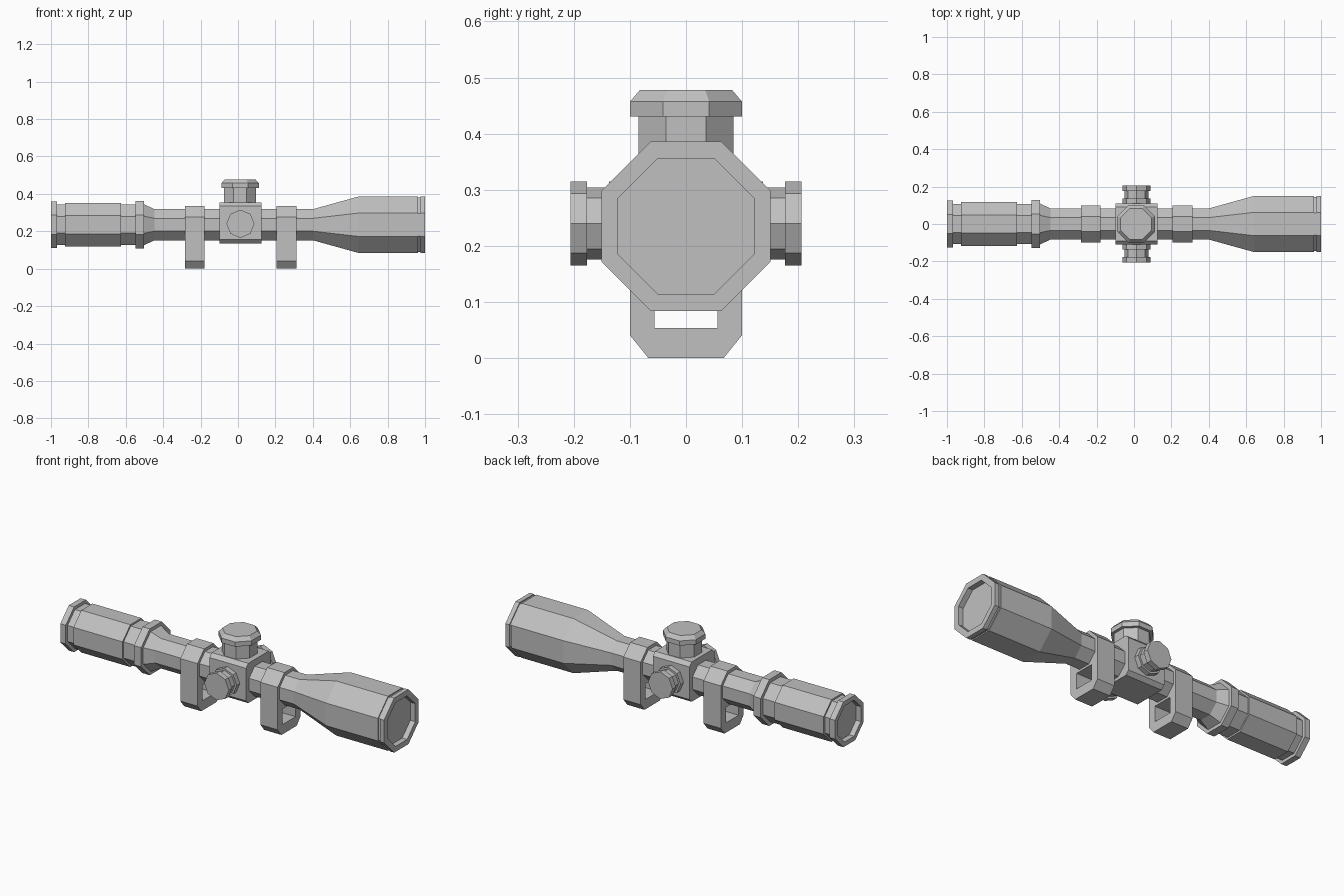
import bpy, bmesh
from math import pi, cos, sin
from mathutils import Matrix, Vector

cube = bpy.data.objects.get("Cube")
if cube:
    bpy.data.objects.remove(cube, do_unlink=True)

grey = bpy.data.materials.new("matte grey")
grey.use_nodes = True
colour = (0.53, 0.53, 0.53, 1)
grey.diffuse_color = colour
grey.node_tree.nodes["Principled BSDF"].inputs["Base Color"].default_value = colour

AXIS_Z = 0.235   # height of the tube axis
MID_X = 0.013    # centre of the adjustment block
FLAT = 1 / cos(pi / 8)


def loft(name, rings):
    """Join equal rings of points into a closed, flat shaded solid."""
    bm = bmesh.new()
    loops = [[bm.verts.new(p) for p in ring] for ring in rings]
    n = len(loops[0])
    for a, b in zip(loops, loops[1:]):
        for i in range(n):
            j = (i + 1) % n
            bm.faces.new((a[i], a[j], b[j], b[i]))
    bm.faces.new(loops[0][::-1])
    bm.faces.new(loops[-1])
    bmesh.ops.recalc_face_normals(bm, faces=bm.faces)
    mesh = bpy.data.meshes.new(name)
    bm.to_mesh(mesh)
    bm.free()
    mesh.materials.append(grey)
    obj = bpy.data.objects.new(name, mesh)
    bpy.context.collection.objects.link(obj)
    return obj


def octagonal(name, profile, centre, turn, flat_up=True):
    """Eight-sided turned part from (distance along axis, radius) pairs."""
    phase, scale = (pi / 8, FLAT) if flat_up else (0, 1)
    rings = []
    for t, r in profile:
        ring = []
        for k in range(8):
            a = phase + k * pi / 4
            p = Vector((r * scale * cos(a), r * scale * sin(a), t))
            ring.append(turn @ p + Vector(centre))
        rings.append(ring)
    return loft(name, rings)


def prism(name, outline, x0, x1):
    """Extrude a (y, z) outline along x."""
    return loft(name, [[(x, y, z) for y, z in outline] for x in (x0, x1)])


def mirrored(half):
    return half + [(-y, z) for y, z in reversed(half)]


# Main tube with recessed lenses at both ends
tube_profile = [
    (-0.97, 0.10), (-1.0, 0.10), (-1.0, 0.125), (-0.967, 0.125),
    (-0.967, 0.108), (-0.925, 0.108), (-0.925, 0.117), (-0.625, 0.117),
    (-0.625, 0.108), (-0.547, 0.108), (-0.547, 0.128), (-0.503, 0.128),
    (-0.503, 0.11), (-0.447, 0.083), (0.40, 0.083), (0.645, 0.151),
    (0.962, 0.151), (0.962, 0.145), (0.975, 0.145), (0.975, 0.151),
    (1.0, 0.151), (1.0, 0.121), (0.97, 0.121),
]
octagonal("scope_tube", tube_profile, (0, 0, AXIS_Z), Matrix.Rotation(pi / 2, 3, 'Y'))

# Adjustment block with chamfered long edges
block = mirrored([(0.09, 0.135), (0.11, 0.155), (0.11, 0.335), (0.09, 0.355)])
prism("adjustment_block", block, MID_X - 0.111, MID_X + 0.113)

# Top turret
octagonal("top_turret",
          [(0.34, 0.085), (0.431, 0.085), (0.431, 0.10), (0.457, 0.10), (0.478, 0.082)],
          (MID_X - 0.002, 0, 0), Matrix.Identity(3))

# Side knobs
knob_profile = [(0.10, 0.075), (0.137, 0.075), (0.137, 0.064),
                (0.176, 0.064), (0.176, 0.075), (0.206, 0.075)]
for name, side in (("front_knob", 1), ("back_knob", -1)):
    octagonal(name, knob_profile, (MID_X, 0, 0.24),
              Matrix.Rotation(side * pi / 2, 3, 'X'), flat_up=False)

# Mounting clamps with a rectangular slot below the tube
clamp = mirrored([(0.067, 0), (0.10, 0.041), (0.10, AXIS_Z + 0.041), (0.041, AXIS_Z + 0.10)])
slot = mirrored([(0.0565, 0.054), (0.0565, 0.14)])
for name, x0, x1 in (("rear_mount", -0.283, -0.178), ("front_mount", 0.207, 0.313)):
    mount = prism(name, clamp, x0, x1)
    cutter = prism("slot_cutter", slot, x0 - 0.1, x1 + 0.1)
    cutter.hide_render = True
    cut = mount.modifiers.new("slot", 'BOOLEAN')
    cut.operation = 'DIFFERENCE'
    cut.solver = 'EXACT'
    cut.object = cutter
    bpy.context.view_layer.objects.active = mount
    bpy.ops.object.modifier_apply(modifier=cut.name)
    bpy.data.objects.remove(cutter, do_unlink=True)
